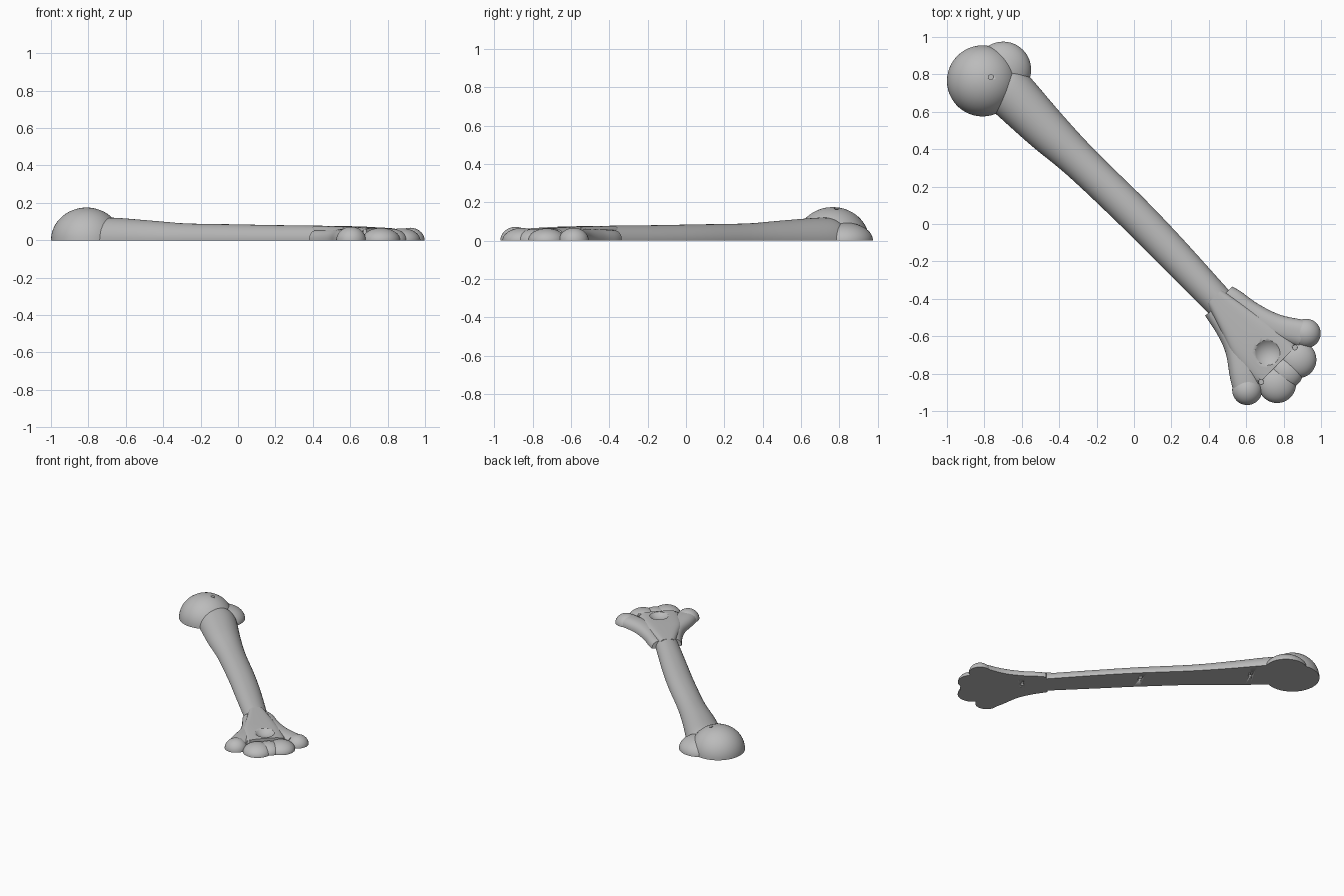
import bpy, bmesh, math
from mathutils import Vector, Matrix

cube = bpy.data.objects.get("Cube")
if cube:
    bpy.data.objects.remove(cube, do_unlink=True)

GREY = (0.5, 0.5, 0.5, 1)
bone = bpy.data.materials.new("bone_grey")
bone.use_nodes = True
bone.diffuse_color = GREY
bone.node_tree.nodes["Principled BSDF"].inputs["Base Color"].default_value = GREY


def finish(name, bm):
    bmesh.ops.recalc_face_normals(bm, faces=bm.faces)
    mesh = bpy.data.meshes.new(name)
    bm.to_mesh(mesh)
    bm.free()
    mesh.materials.append(bone)
    mesh.shade_smooth()
    mesh.set_sharp_from_angle(angle=math.radians(40))
    obj = bpy.data.objects.new(name, mesh)
    bpy.context.collection.objects.link(obj)
    return obj


def spline(pts, steps=6):
    """Smooth curve through the points."""
    pts = [Vector(p) for p in pts]
    ends = [pts[0] * 2 - pts[1]] + pts + [pts[-1] * 2 - pts[-2]]
    out = []
    for a, b, c, d in zip(ends, ends[1:], ends[2:], ends[3:]):
        for i in range(steps):
            t = i / steps
            out.append(0.5 * (2 * b + (c - a) * t + (2 * a - 5 * b + 4 * c - d) * t**2
                              + (3 * b - a - 3 * c + d) * t**3))
    return out + [pts[-1]]


def loft(name, sections, power=2.0, sides=28):
    """Half-round body; each section is left x, y, right x, y, height."""
    lefts = spline([(s[0], s[1], s[4]) for s in sections])
    rights = spline([(s[2], s[3], s[4]) for s in sections])
    bm = bmesh.new()
    rings = []
    for a, b in zip(lefts, rights):
        mid, half = (a + b) / 2, (a - b) / 2
        ring = []
        for k in range(sides + 1):
            ang = math.pi * k / sides
            c, s = math.cos(ang), max(math.sin(ang), 0)
            across = math.copysign(abs(c) ** (2 / power), c)
            p = mid + half * across
            p.z = a.z * s ** (2 / power) if 0 < k < sides else 0
            ring.append(bm.verts.new(p))
        rings.append(ring)
    for r, q in zip(rings, rings[1:]):
        for k in range(sides + 1):
            n = (k + 1) % (sides + 1)
            bm.faces.new((r[k], r[n], q[n], q[k]))
    bm.faces.new(rings[0])
    bm.faces.new(rings[-1])
    return finish(name, bm)


def dome(name, x, y, radius, height):
    """Upper half of an ellipsoid with a flat base."""
    bm = bmesh.new()
    bmesh.ops.create_uvsphere(bm, u_segments=48, v_segments=32, radius=1)
    low = [v for v in bm.verts if v.co.z < -0.01]
    bmesh.ops.delete(bm, geom=low, context='VERTS')
    for v in bm.verts:
        v.co = (x + v.co.x * radius, y + v.co.y * radius, max(v.co.z, 0) * height)
        if v.co.z < 0.0001:
            v.co.z = 0
    bmesh.ops.holes_fill(bm, edges=[e for e in bm.edges if e.is_boundary], sides=0)
    return finish(name, bm)


# Shaft
shaft = loft("shaft", [
    (-.64, .85, -.80, .64, .118), (-.57, .80, -.735, .585, .12),
    (-.38, .58, -.55, .42, .105), (-.20, .385, -.35, .255, .09),
    (.06, .13, -.07, -.01, .085), (.26, -.08, .13, -.21, .081),
    (.49, -.335, .365, -.445, .078), (.55, -.40, .43, -.51, .074)])

# Flat triangular plate and the two rounded ridges beside it
plate = loft("lower_plate", [
    (.47, -.35, .39, -.43, .078), (.62, -.45, .47, -.59, .076),
    (.75, -.54, .54, -.73, .073), (.87, -.65, .66, -.86, .066)], power=4)
ridge_a = loft("inner_ridge", [
    (.525, -.335, .44, -.42, .054), (.57, -.36, .50, -.46, .057),
    (.66, -.425, .60, -.54, .06), (.78, -.485, .74, -.62, .063),
    (.92, -.515, .88, -.66, .06)], power=2.4)
ridge_b = loft("outer_ridge", [
    (.47, -.42, .38, -.49, .054), (.53, -.50, .445, -.59, .057),
    (.60, -.62, .49, -.69, .06), (.66, -.76, .513, -.82, .063),
    (.68, -.85, .53, -.89, .06)], power=2.4)

# Rounded ends
domes = [dome(*d) for d in (
    ("head", -.81, .765, .19, .175),
    ("side_knob", -.70, .825, .15, .095),
    ("inner_knob", .92, -.585, .078, .067),
    ("outer_knob", .605, -.888, .08, .072),
    ("joint_lobe_front", .765, -.855, .102, .066),
    ("joint_bridge", .815, -.79, .09, .062),
    ("joint_lobe_back", .875, -.725, .10, .064))]

# Cutter for the pin holes, top and underside
bm = bmesh.new()
pins = [(-.765, .785, .17), (.68, -.845, .06), (.86, -.66, .06),
        (-.56, .60, 0), (0, .06, 0), (.59, -.52, 0)]
for x, y, z in pins:
    bmesh.ops.create_cone(bm, cap_ends=True, segments=20, radius1=.013, radius2=.013,
                          depth=.07, matrix=Matrix.Translation((x, y, z)))
pin_cutter = finish("pin_cutter", bm)

# Cutter for the round hollow
bm = bmesh.new()
bmesh.ops.create_uvsphere(bm, u_segments=48, v_segments=32, radius=.1,
                          matrix=Matrix.Translation((.715, -.69, .143)))
hollow_cutter = finish("hollow_cutter", bm)


def cut(obj, cutter):
    mod = obj.modifiers.new(cutter.name, 'BOOLEAN')
    mod.operation = 'DIFFERENCE'
    mod.solver = 'EXACT'
    mod.object = cutter


for part in [shaft, plate, ridge_a, ridge_b] + domes:
    cut(part, pin_cutter)
for part in (plate, ridge_a, ridge_b):
    cut(part, hollow_cutter)
for cutter in (pin_cutter, hollow_cutter):
    cutter.hide_render = True
    cutter.hide_viewport = True
